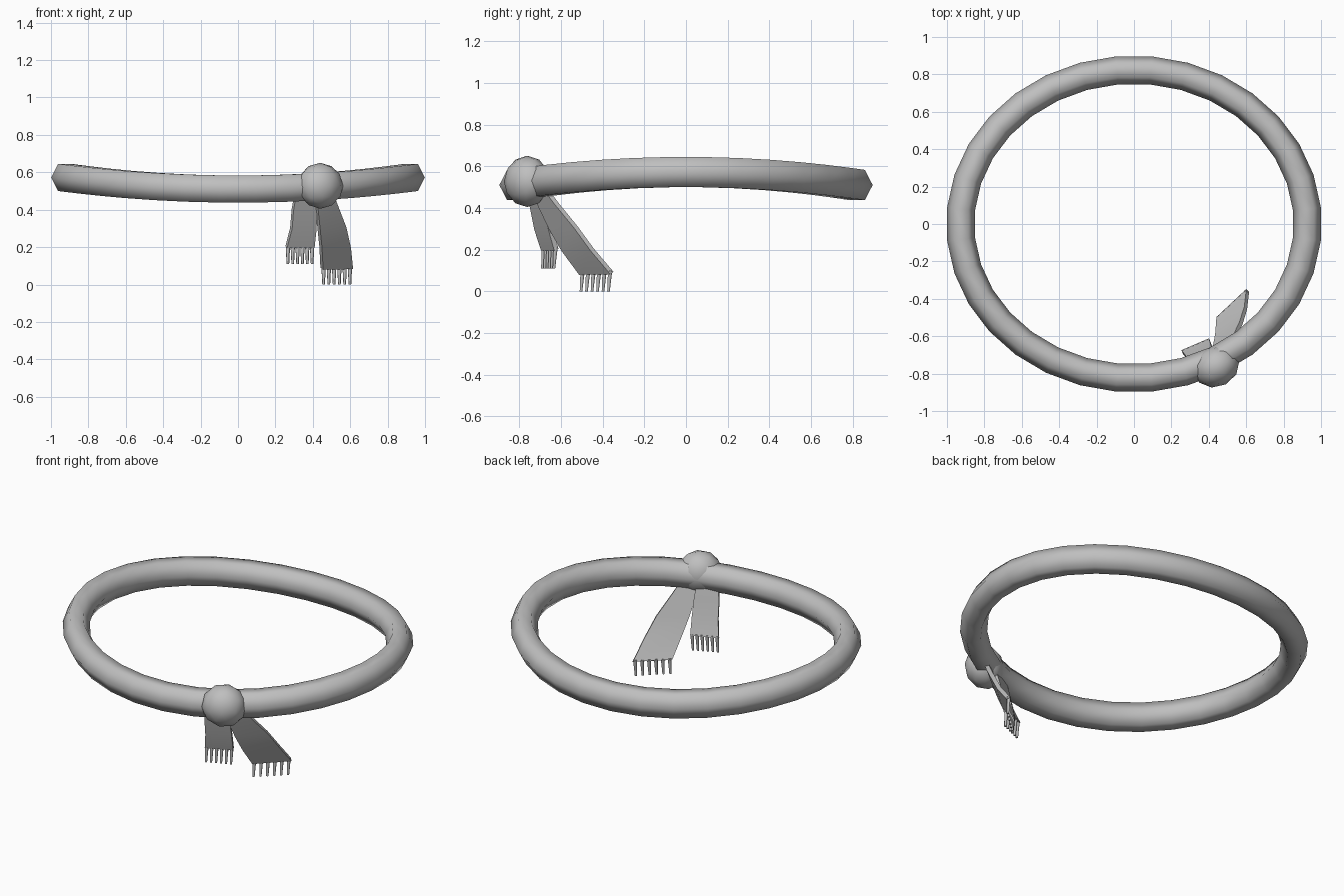
import bpy, bmesh, math
from mathutils import Vector

if "Cube" in bpy.data.objects:
    bpy.data.objects.remove(bpy.data.objects["Cube"])

mat = bpy.data.materials.new("plain grey cloth")
mat.diffuse_color = (0.52, 0.52, 0.52, 1)
mat.use_nodes = True
mat.node_tree.nodes["Principled BSDF"].inputs["Base Color"].default_value = mat.diffuse_color


def make(name, bm, angle=None):
    bmesh.ops.recalc_face_normals(bm, faces=bm.faces)
    for f in bm.faces:
        f.smooth = True
    me = bpy.data.meshes.new(name)
    bm.to_mesh(me)
    bm.free()
    me.materials.append(mat)
    ob = bpy.data.objects.new(name, me)
    bpy.context.collection.objects.link(ob)
    if angle:
        bpy.ops.object.select_all(action='DESELECT')
        ob.select_set(True)
        bpy.context.view_layer.objects.active = ob
        bpy.ops.object.shade_smooth_by_angle(angle=math.radians(angle))
    return ob


# Band: six-sided tube swept round a saddle-shaped oval
RX, RY, N = 0.929, 0.825, 32
section = [(0.075, 0), (0.0375, 0.0725), (-0.0375, 0.0725),
           (-0.075, 0), (-0.0375, -0.0725), (0.0375, -0.0725)]
bm = bmesh.new()
rings = []
for i in range(N):
    t = 2 * math.pi * (i + 0.5) / N
    c, s = math.cos(t), math.sin(t)
    centre = Vector((RX * c, RY * s, 0.573 - 0.063 * s * s))
    out = Vector((RY * c, RX * s, 0)).normalized()
    rings.append([bm.verts.new(centre + out * a + Vector((0, 0, b))) for a, b in section])
for i in range(N):
    p, q = rings[i], rings[(i + 1) % N]
    for j in range(6):
        k = (j + 1) % 6
        bm.faces.new((p[j], p[k], q[k], q[j]))
make("band", bm)

# Knot: slightly flattened faceted ball
bm = bmesh.new()
bmesh.ops.create_icosphere(bm, subdivisions=2, radius=1)
for v in bm.verts:
    v.co = Vector((v.co.x * 0.127, v.co.y * 0.108, v.co.z * 0.123))
knot = make("knot", bm)
knot.location = (0.44, -0.762, 0.528)
knot.rotation_euler = (0, 0, math.radians(28))


def tail(name, rows, thick=0.024):
    """Cloth strip through (left, right) rows, thickened along its normal."""
    bm = bmesh.new()
    loops = []
    for i, (l, r) in enumerate(rows):
        l, r = Vector(l), Vector(r)
        a, b = rows[max(i - 1, 0)], rows[min(i + 1, len(rows) - 1)]
        down = (Vector(b[0]) + Vector(b[1]) - Vector(a[0]) - Vector(a[1]))
        n = (r - l).cross(down).normalized() * thick / 2
        loops.append([bm.verts.new(p) for p in (l + n, r + n, r - n, l - n)])
    for p, q in zip(loops, loops[1:]):
        for j in range(4):
            k = (j + 1) % 4
            bm.faces.new((p[j], p[k], q[k], q[j]))
    bm.faces.new(loops[0])
    bm.faces.new(loops[-1])
    make(name, bm, 35)


def fringe(name, l, r, z_end, count=6):
    """Row of tapered threads below a tail's hem."""
    bm = bmesh.new()
    l, r = Vector(l), Vector(r)
    for i in range(count):
        top = l.lerp(r, 0.06 + 0.88 * i / (count - 1))
        loops = []
        for z, rad, dy in ((top.z + 0.012, 0.012, 0), (z_end, 0.007, -0.008)):
            loops.append([bm.verts.new((top.x + rad * math.cos(a), top.y + dy + rad * math.sin(a), z))
                          for a in (math.pi * k / 3 for k in range(6))])
        p, q = loops
        for j in range(6):
            k = (j + 1) % 6
            bm.faces.new((p[j], p[k], q[k], q[j]))
        bm.faces.new(p)
        bm.faces.new(q)
    make(name, bm, 65)


# Two hanging ends with fringes
short = [((0.31, -0.755, 0.50), (0.42, -0.71, 0.50)),
         ((0.292, -0.738, 0.40), (0.418, -0.675, 0.40)),
         ((0.284, -0.718, 0.30), (0.415, -0.65, 0.30)),
         ((0.258, -0.685, 0.20), (0.405, -0.622, 0.20))]
long = [((0.42, -0.73, 0.50), (0.50, -0.68, 0.50)),
        ((0.421, -0.70, 0.41), (0.53, -0.62, 0.42)),
        ((0.432, -0.648, 0.30), (0.572, -0.53, 0.31)),
        ((0.442, -0.59, 0.20), (0.597, -0.45, 0.20)),
        ((0.448, -0.505, 0.085), (0.608, -0.355, 0.088))]
tail("short_tail", short)
tail("long_tail", long)
fringe("short_fringe", *short[-1], 0.11)
fringe("long_fringe", *long[-1], 0.0)
